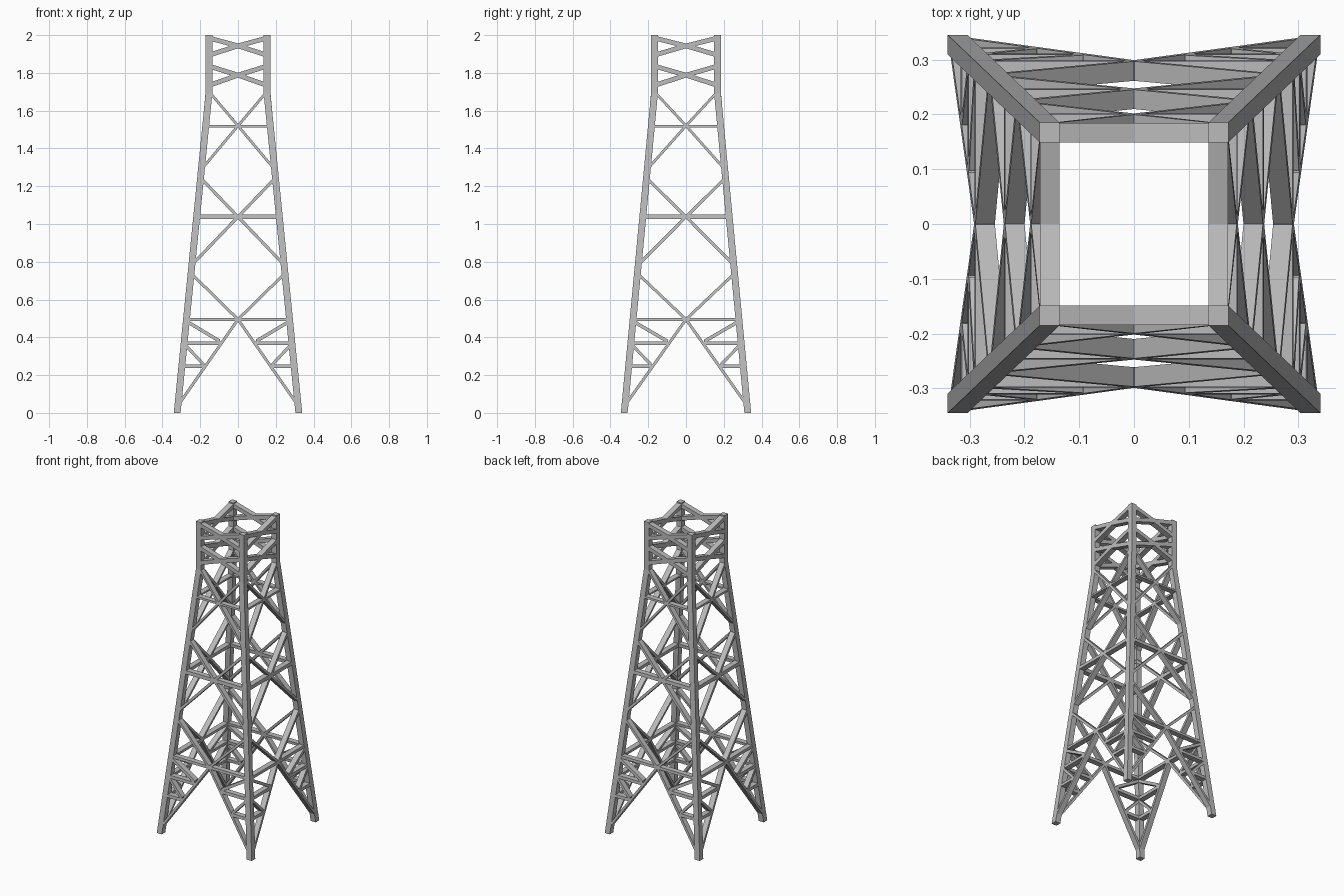
import bpy
import bmesh
import math

cube = bpy.data.objects.get("Cube")
if cube:
    bpy.data.objects.remove(cube, do_unlink=True)

steel = bpy.data.materials.new("grey_steel")
steel.use_nodes = True
colour = (0.5, 0.5, 0.5, 1)
steel.diffuse_color = colour
steel.node_tree.nodes["Principled BSDF"].inputs["Base Color"].default_value = colour

HEIGHT, BEND = 2.0, 1.69
LEG = 0.036            # leg width, also the depth of every brace
BASE = (0.340, 0.345)  # outer half widths along x and y at the ground
TOP = (0.172, 0.185)   # outer half widths above the bend


def outer(axis, z):
    """Outer half width of the tower at a height."""
    f = min(z / BEND, 1)
    return BASE[axis] + (TOP[axis] - BASE[axis]) * f


def finish(name, bm):
    bmesh.ops.recalc_face_normals(bm, faces=bm.faces[:])
    mesh = bpy.data.meshes.new(name)
    bm.to_mesh(mesh)
    bm.free()
    mesh.materials.append(steel)
    bpy.context.collection.objects.link(bpy.data.objects.new(name, mesh))


def loft(bm, rings):
    """Closed tube through matching rings of points."""
    loops = [[bm.verts.new(p) for p in ring] for ring in rings]
    n = len(loops[0])
    for a, b in zip(loops, loops[1:]):
        for i in range(n):
            j = (i + 1) % n
            bm.faces.new((a[i], a[j], b[j], b[i]))
    bm.faces.new(loops[0])
    bm.faces.new(loops[-1])


def leg(name, sx, sy):
    bm = bmesh.new()
    rings = []
    for z in (0, BEND, HEIGHT):
        x, y = outer(0, z), outer(1, z)
        rings.append([(sx * (x - a), sy * (y - b), z)
                      for a, b in ((0, 0), (LEG, 0), (LEG, LEG), (0, LEG))])
    loft(bm, rings)
    finish(name, bm)


def brace(bm, axis, side, start, end, width):
    """Flat bar in a tower wall, its ends cut upright.
    An x of None means the end is let into the leg."""
    pts = []
    for x, z in (start, end):
        span = outer(axis, z) - LEG / 2
        if x is None:
            x = span - 0.01
        else:
            x *= span / (outer(0, z) - LEG / 2)
        pts.append((x, z))
    (x0, z0), (x1, z1) = pts
    half = width / 2 * math.hypot(1, (z1 - z0) / (x1 - x0))
    for mirror in (1, -1):
        rings = []
        for x, z in pts:
            ring = []
            for dz, inset in ((-half, 0.0005), (half, 0.0005),
                              (half, LEG), (-half, LEG)):
                d = side * (outer(1 - axis, z + dz) - inset)
                u = mirror * x
                ring.append((u, d, z + dz) if axis == 0 else (d, u, z + dz))
            rings.append(ring)
        loft(bm, rings)


# Crosses: middle height, upper end, lower end, bar width
CROSSES = {
    "top_cross": (1.943, 1.982, 1.897, 0.025),
    "upper_cross": (1.788, 1.833, 1.737, 0.025),
    "high_cross": (1.520, 1.69, 1.302, 0.014),
    "middle_cross": (1.038, 1.235, 0.795, 0.016),
    "low_cross": (0.495, 0.73, 0.055, 0.015),
}
# Full-width rails: height, bar width
RAILS = {"high_rail": (1.518, 0.012), "middle_rail": (1.038, 0.022),
         "low_rail": (0.495, 0.017)}
# Short braces between leg and lowest diagonal: start, end, bar width
STRUTS = (
    ((None, 0.368), (0.092, 0.368), 0.019),
    ((None, 0.246), (0.177, 0.246), 0.019),
    ((None, 0.480), (0.094, 0.378), 0.018),
    ((None, 0.357), (0.178, 0.252), 0.016),
)

# Corner legs
for fb, sy in (("front", -1), ("back", 1)):
    for lr, sx in (("left", 1), ("right", -1)):
        leg(f"{fb}_{lr}_leg", sx, sy)

# Bracing of the four walls
for wall, axis, side in (("front", 0, -1), ("back", 0, 1),
                         ("left", 1, 1), ("right", 1, -1)):
    for name, (mid, up, low, width) in CROSSES.items():
        bm = bmesh.new()
        for z in (up, low):
            brace(bm, axis, side, (0, mid), (None, z), width)
        finish(f"{wall}_{name}", bm)
    for name, (z, width) in RAILS.items():
        bm = bmesh.new()
        brace(bm, axis, side, (0, z), (None, z), width)
        finish(f"{wall}_{name}", bm)
    bm = bmesh.new()
    for start, end, width in STRUTS:
        brace(bm, axis, side, start, end, width)
    finish(f"{wall}_foot_struts", bm)
